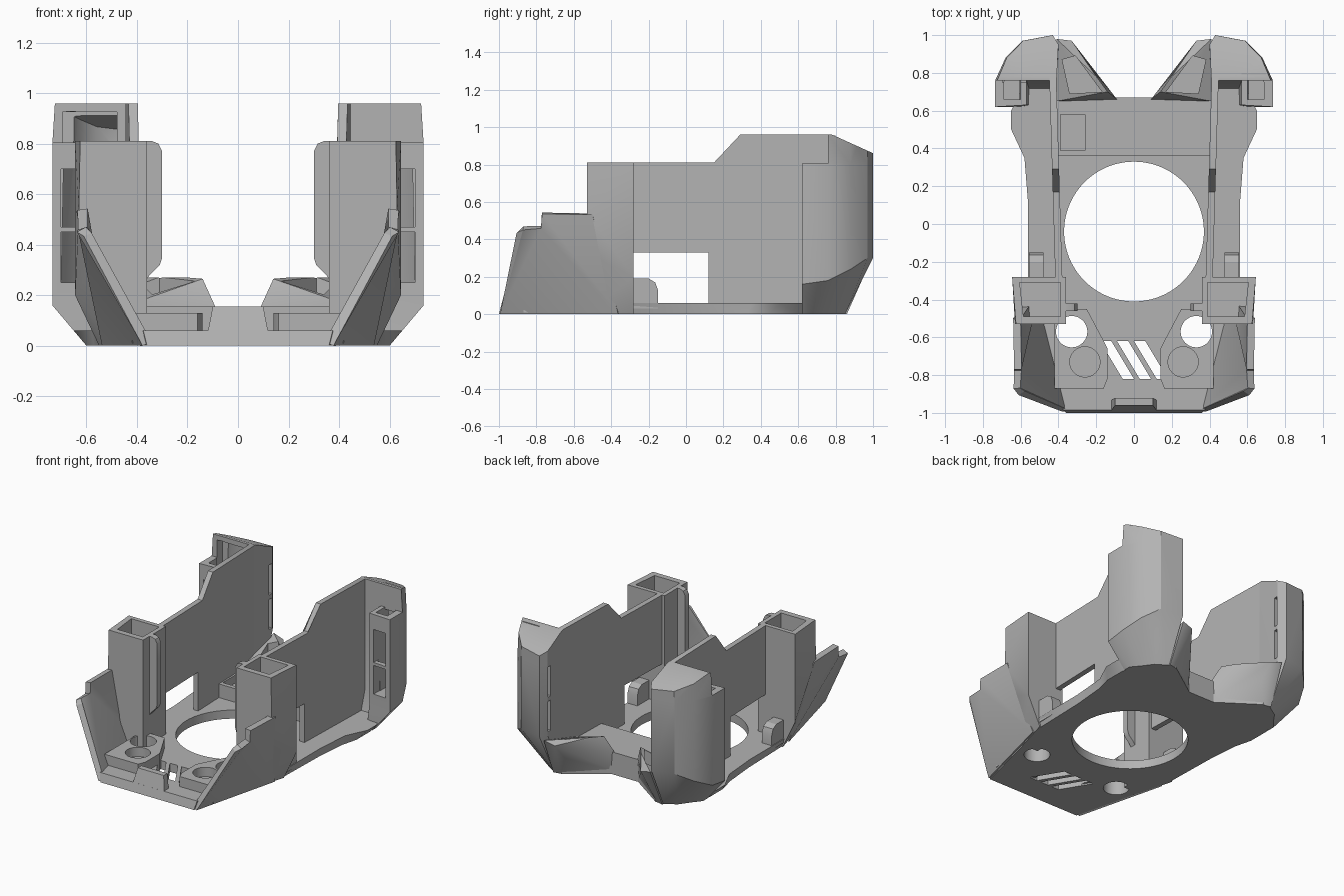
import bpy, bmesh, math
from mathutils import Vector

old = bpy.data.objects.get("Cube")
if old:
    bpy.data.objects.remove(old, do_unlink=True)

grey = bpy.data.materials.new("plain grey")
grey.use_nodes = True
colour = (0.45, 0.45, 0.45, 1)
grey.diffuse_color = colour
grey.node_tree.nodes["Principled BSDF"].inputs["Base Color"].default_value = colour
parts = []


def finish(name, bm):
    mesh = bpy.data.meshes.new(name)
    bm.to_mesh(mesh)
    bm.free()
    mesh.materials.append(grey)
    obj = bpy.data.objects.new(name, mesh)
    bpy.context.collection.objects.link(obj)
    parts.append(obj)
    return obj


def loft(name, rings):
    """Closed solid through rings of equal point count, with capped ends."""
    bm = bmesh.new()
    rows = [[bm.verts.new(p) for p in ring] for ring in rings]
    n = len(rows[0])
    for a, b in zip(rows, rows[1:]):
        for i in range(n):
            j = (i + 1) % n
            bm.faces.new((a[i], a[j], b[j], b[i]))
    bm.faces.new(rows[0])
    bm.faces.new(rows[-1])
    bmesh.ops.triangulate(bm, faces=bm.faces[:])
    bmesh.ops.recalc_face_normals(bm, faces=bm.faces[:])
    return finish(name, bm)


def hull(name, pts):
    bm = bmesh.new()
    verts = [bm.verts.new(p) for p in pts]
    out = bmesh.ops.convex_hull(bm, input=verts)
    spare = [v for v in bm.verts if not v.link_faces]
    bmesh.ops.delete(bm, geom=spare, context='VERTS')
    bmesh.ops.recalc_face_normals(bm, faces=bm.faces[:])
    return finish(name, bm)


def upright(name, outline, z0, z1):
    return loft(name, [[(x, y, z) for x, y in outline] for z in (z0, z1)])


def box(name, x, y, z):
    return upright(name, [(x[0], y[0]), (x[1], y[0]), (x[1], y[1]), (x[0], y[1])], *z)


def cylinder(name, x, y, r, z0, z1, n=48):
    turn = [math.tau * i / n for i in range(n)]
    return upright(name, [(x + r * math.cos(a), y + r * math.sin(a)) for a in turn], z0, z1)


def bake(obj):
    deps = bpy.context.evaluated_depsgraph_get()
    mesh = bpy.data.meshes.new_from_object(obj.evaluated_get(deps))
    obj.modifiers.clear()
    obj.data = mesh


def cut(obj, cutter):
    mod = obj.modifiers.new("cut", 'BOOLEAN')
    mod.operation, mod.object, mod.solver = 'DIFFERENCE', cutter, 'EXACT'
    bake(obj)
    parts.remove(cutter)
    bpy.data.objects.remove(cutter, do_unlink=True)


def bevel(obj, width):
    mod = obj.modifiers.new("bevel", 'BEVEL')
    mod.width, mod.segments = width, 3
    mod.limit_method, mod.angle_limit = 'ANGLE', 0.7
    bake(obj)


def both(half):
    return half + [(-x, y) for x, y in reversed(half)]


# Base plate with flared edge, large round opening and vents
low = [(.36, -1), (.54, -.28), (.55, .1), (.57, .33), (.6, .45), (.6, .6),
       (.55, .72), (.42, .85), (.36, .85), (.1, .67)]
high = [(.375, -.985), (.56, -.28), (.56, .1), (.58, .35), (.65, .5), (.65, .6),
        (.6, .7), (.45, .87), (.38, .87), (.1, .67)]
plate = loft("base_plate", [[(x, y, 0) for x, y in both(low)],
                            [(x, y, .06) for x, y in both(high)]])
cut(plate, cylinder("cutter", 0, -.04, .37, -.1, .3, 96))
for x in (-.09, 0, .09):
    vent = [(x - .09, -.62), (x - .03, -.62), (x + .09, -.82), (x + .03, -.82)]
    cut(plate, upright("cutter", vent, -.1, .3))

# Front centre tab
loft("front_tab", [[(-.13, -1, 0), (.13, -1, 0), (.13, -.94, 0), (-.13, -.94, 0)],
                   [(-.1, -.96, .155), (.1, -.96, .155), (.1, -.92, .155), (-.1, -.92, .155)]])

# Rear bridge with a shallow pocket
bridge = box("rear_bridge", (-.42, .42), (.36, .67), (0, .155))
cut(bridge, box("cutter", (-.39, -.26), (.39, .58), (.1, .3)))


def build_side(side, s):
    def at(pts):
        return [(s * p[0], *p[1:]) for p in pts]

    def sbox(name, x, y, z):
        return box(name, (s * x[0], s * x[1]), y, z)

    # Front socket block with one through hole and one blind hole
    block = upright(side + "_socket_block", at([(.16, -.87), (.42, -.87), (.42, -.45),
                    (.25, -.45), (.16, -.62), (.14, -.66), (.14, -.82)]), .01, .13)
    for obj in (block, plate):
        cut(obj, cylinder("cutter", s * .33, -.57, .083, -.1, .3))
    cut(block, cylinder("cutter", s * .26, -.73, .08, .065, .3))

    # Slanted front cheek
    bm = bmesh.new()
    a, b, c, d, e, f, h = [bm.verts.new(p) for p in at([
        (.36, -.99, .008), (.595, -.895, .44), (.62, -.87, .46), (.615, -.775, .465),
        (.615, -.77, .54), (.62, -.5, .535), (.52, -.36, .008)])]
    for face in ((a, b, c), (a, c, d), (a, d, h), (h, d, e, f)):
        bm.faces.new(face)
    cheek = finish(side + "_cheek", bm)
    mod = cheek.modifiers.new("thickness", 'SOLIDIFY')
    mod.thickness, mod.offset = .04, 0
    bake(cheek)

    # Hollow pillar with its stop flange
    pillar = hull(side + "_pillar", at([
        (.36, -.53, .81), (.36, -.28, .81), (.625, -.53, .81), (.645, -.28, .81),
        (.63, -.53, .54), (.645, -.28, .2), (.36, -.53, 0), (.36, -.28, 0),
        (.48, -.53, 0), (.55, -.28, 0)]))
    cut(pillar, upright("cutter", at([(.39, -.49), (.585, -.49), (.605, -.31), (.39, -.31)]), .3, 1))
    flange = [(.37, .25), (.35, .28), (.31, .32), (.3, .35), (.3, .77), (.315, .8), (.34, .81), (.37, .81)]
    loft(side + "_flange", [at([(x, y, z) for x, z in flange]) for y in (-.46, -.42)])

    # Long thin side wall, notched under the window
    profile = [(-.3, .81), (.17, .81), (.29, .96), (.78, .96), (.93, .89), (.93, .25),
               (.84, .03), (.12, .03), (.12, .33), (-.3, .33)]
    loft(side + "_wall", [at([(t + .03 * y, y, z) for y, z in profile]) for t in (.388, .425)])

    # Rounded latch tab beside the wall
    latch = [(-.29, .03), (-.29, .19), (-.2, .19), (-.165, .17), (-.15, .13), (-.15, .03)]
    loft(side + "_latch_tab", [at([(x, y, z) for y, z in latch]) for x in (.48, .555)])

    # Rear hood: chamfered below, curved round the back, hollow inside
    foot = [(.41, .7), (.55, .7), (.55, .63), (.6, .62), (.6, .67), (.55, .73),
            (.5, .8), (.42, .85), (.4, .84)]
    body = [(.41, .76), (.57, .76), (.57, .63), (.735, .62), (.735, .76), (.68, .88),
            (.59, .97), (.43, 1), (.4, .95)]
    rise = [.2, .2, .16, .16, .18, .24, .3, .3, .3]
    hood = loft(side + "_rear_hood", [
        at([(x, y, 0) for x, y in foot]),
        at([(x, y, z) for (x, y), z in zip(body, rise)]),
        at([(x, y, .8) for x, y in body]),
        at([(x * .97 + .012, y, .96) for x, y in body])])
    cavity = [(.45, .8), (.61, .8), (.61, .66), (.7, .66), (.7, .75), (.645, .85),
              (.57, .92), (.46, .95)]
    cut(hood, loft("cutter", [
        at([(x, y, .25) for x, y in cavity]),
        at([(x * .98, y, .93 - .45 * max(0, y - .78)) for x, y in cavity])]))
    # sloped roof and stepped front
    cut(hood, loft("cutter", [[(x, .78, .96), (x, 1.2, .77), (x, 1.2, 1.2), (x, .78, 1.2)]
                              for x in (s * .3, s * .9)]))
    cut(hood, sbox("cutter", (.5, .9), (.5, .76), (.805, 1.1)))
    # front openings and inner slots
    for z in ((.47, .7), (.25, .45)):
        cut(hood, sbox("cutter", (.605, .7), (.5, .69), z))
    for z in ((.56, .77), (.32, .53)):
        cut(hood, sbox("cutter", (.3, .48), (.915, .945), z))
        cut(bpy.data.objects[side + "_wall"], sbox("cutter", (.3, .48), (.915, .945), z))
    if s < 0:
        cut(hood, sbox("cutter", (.48, .695), (.75, .82), (.74, .925)))
    else:
        sbox(side + "_hood_panel", (.57, .7), (.76, .8), (.79, .955))

    # Rear nozzle with an open scoop
    nozzle = hull(side + "_nozzle", at([
        (.09, .66, .155), (.14, .7, .265), (.2, .78, .27), (.33, .97, .25), (.41, .98, .27),
        (.41, .65, .17), (.1, .66, .02), (.37, .85, 0), (.41, .65, 0), (.42, .86, 0)]))
    scoop = [(.17, .7), (.31, .89), (.38, .87), (.34, .69)]
    cut(nozzle, upright("cutter", at(scoop), .14, .5))


build_side("left", 1)
build_side("right", -1)

# Smooth the curved surfaces and keep the corners crisp
bpy.ops.object.select_all(action='DESELECT')
for obj in parts:
    obj.select_set(True)
bpy.context.view_layer.objects.active = plate
bpy.ops.object.shade_smooth_by_angle(angle=math.radians(28))
